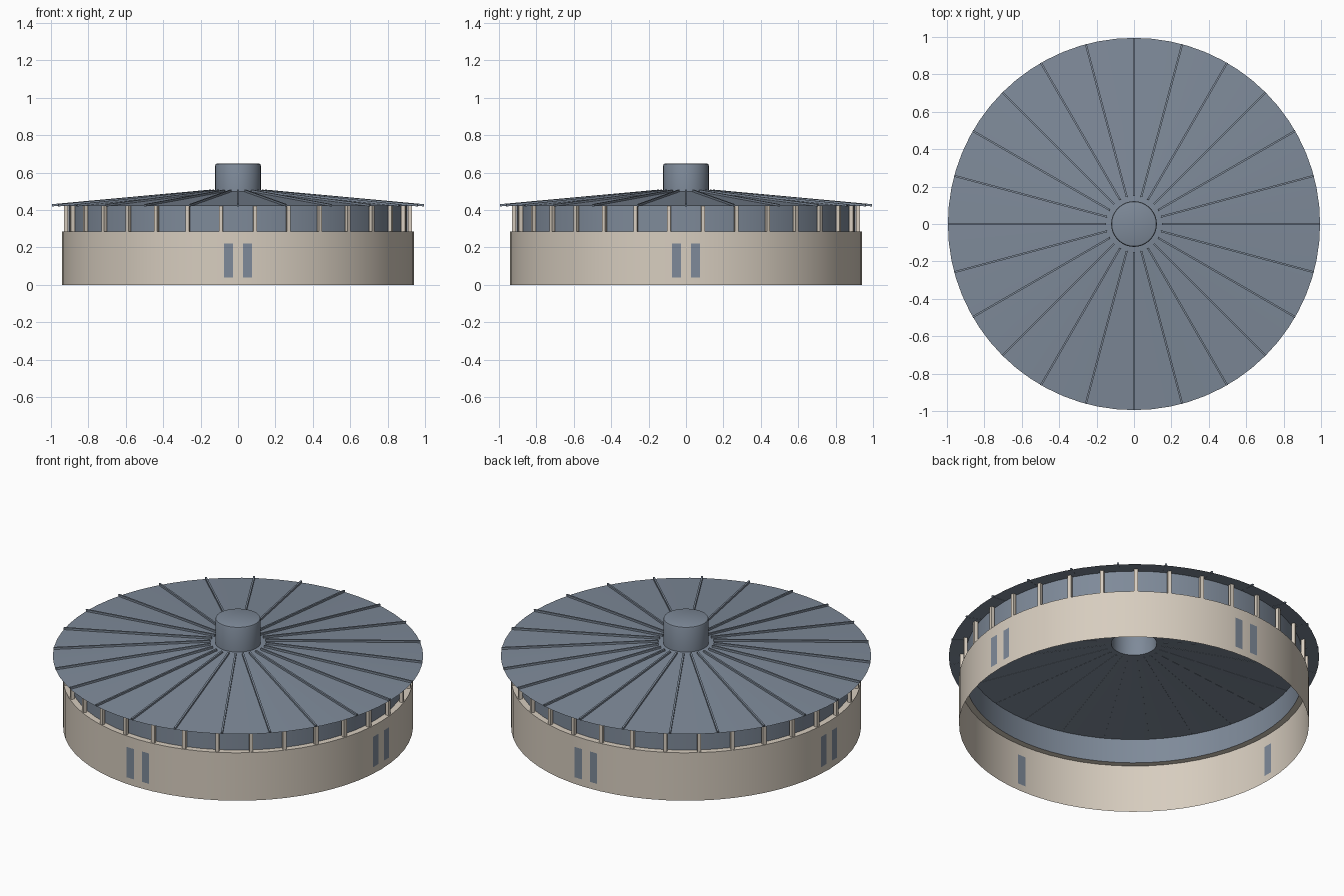
import bpy, bmesh, math
from mathutils import Matrix, Vector

if "Cube" in bpy.data.objects:
    bpy.data.objects.remove(bpy.data.objects["Cube"])

SIDES = 64


def material(name, rgb):
    m = bpy.data.materials.new(name)
    m.diffuse_color = (*rgb, 1.0)
    m.use_nodes = True
    m.node_tree.nodes["Principled BSDF"].inputs["Base Color"].default_value = m.diffuse_color
    return m


STONE = material("warm_stone", (0.68, 0.61, 0.52))
SLATE = material("blue_grey", (0.21, 0.255, 0.32))


def finish(name, bm, mat, smooth=True):
    mesh = bpy.data.meshes.new(name)
    bm.to_mesh(mesh)
    bm.free()
    mesh.materials.append(mat)
    ob = bpy.data.objects.new(name, mesh)
    bpy.context.collection.objects.link(ob)
    if smooth:
        bpy.ops.object.select_all(action='DESELECT')
        ob.select_set(True)
        bpy.context.view_layer.objects.active = ob
        bpy.ops.object.shade_smooth_by_angle(angle=math.radians(30))
    return ob


def revolve(name, profile, mat, cap=False):
    """Turn a (radius, height) profile, listed bottom to top, around z."""
    bm = bmesh.new()
    rings = []
    for r, z in profile:
        rings.append([bm.verts.new((r * math.sin(2 * math.pi * i / SIDES),
                                    -r * math.cos(2 * math.pi * i / SIDES), z))
                      for i in range(SIDES)])
    for a, b in zip(rings, rings[1:]):
        for i in range(SIDES):
            j = (i + 1) % SIDES
            bm.faces.new((a[i], a[j], b[j], b[i]))
    if cap:
        bm.faces.new(rings[-1])
    return finish(name, bm, mat)


def radial_boxes(name, count, offset, size, local, mat):
    """Repeat one box around z; local places it along the +x direction."""
    bm = bmesh.new()
    for i in range(count):
        turn = Matrix.Rotation(2 * math.pi * (i + offset) / count, 4, 'Z')
        bmesh.ops.create_cube(bm, size=1.0,
                              matrix=turn @ local @ Matrix.Diagonal((*size, 1)))
    return finish(name, bm, mat, smooth=False)


# Drum wall with the ledge that carries the posts
revolve("drum_wall", [(0.94, 0), (0.94, 0.284), (0.905, 0.284)], STONE)

# Recessed window band under the eaves
revolve("window_band", [(0.905, 0.284), (0.905, 0.428)], SLATE)

# Shallow conical roof, open under the chimney
revolve("roof", [(0.995, 0.42), (0.122, 0.5)], SLATE)

# Central chimney with a softened top edge
revolve("chimney", [(0.122, 0.5), (0.122, 0.638), (0.119, 0.645), (0.112, 0.648)],
        SLATE, cap=True)

# Small posts around the window band
radial_boxes("posts", 32, 0.5, (0.02, 0.02, 0.14),
             Matrix.Translation((0.925, 0, 0.354)), STONE)

# Raised roof ribs, laid along the roof slope
start, end = Vector((0.15, 0, 0.4975)), Vector((0.995, 0, 0.42))
slope = math.atan2(start.z - end.z, end.x - start.x)
middle = (start + end) / 2 + Vector((0, 0, 0.005))
radial_boxes("roof_ribs", 24, 0, ((end - start).length, 0.01, 0.012),
             Matrix.Translation(middle) @ Matrix.Rotation(slope, 4, 'Y'), SLATE)

# Flat panels set through the wall on four sides, the wall hiding their middle
bm = bmesh.new()
for i in range(4):
    turn = Matrix.Rotation(i * math.pi / 2, 4, 'Z')
    bm.faces.new([bm.verts.new(turn @ Vector((x, -0.9387, z)))
                  for x, z in ((-0.075, 0.04), (0.075, 0.04), (0.075, 0.22), (-0.075, 0.22))])
finish("wall_panels", bm, SLATE, smooth=False)
